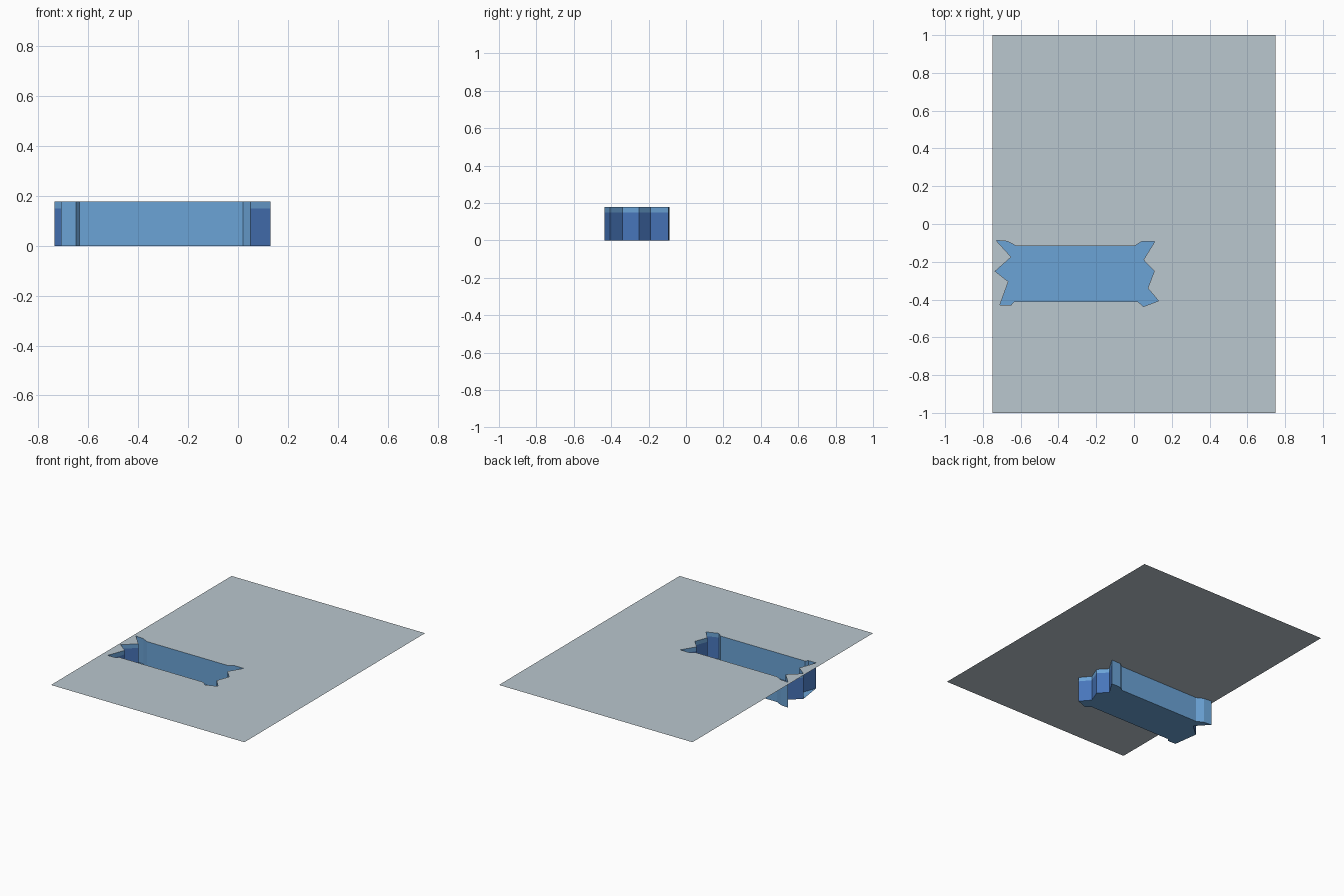
import bpy, bmesh

if "Cube" in bpy.data.objects:
    bpy.data.objects.remove(bpy.data.objects["Cube"])


def material(name, r, g, b):
    lin = [((c + 0.055) / 1.055) ** 2.4 for c in (r, g, b)]
    m = bpy.data.materials.new(name)
    m.diffuse_color = (*lin, 1)
    m.use_nodes = True
    m.node_tree.nodes["Principled BSDF"].inputs["Base Color"].default_value = m.diffuse_color
    return m


GREY = material("pale grey", 0.73, 0.78, 0.81)
LIGHT = material("light blue", 0.42, 0.64, 0.84)
DARK = material("deep blue", 0.28, 0.46, 0.73)

TOP, BAND = 0.178, 0.149

# Outline of the recess, clockwise from the upper left tip
LONG_BACK = [(-0.73, -0.087), (-0.67, -0.092), (-0.625, -0.116),
             (0.005, -0.116), (0.04, -0.093)]
RIGHT_END = [(0.11, -0.093), (0.05, -0.19), (0.107, -0.25), (0.073, -0.34),
             (0.13, -0.407)]
LONG_FRONT = [(0.05, -0.437), (0.02, -0.41), (-0.635, -0.41), (-0.65, -0.428)]
LEFT_END = [(-0.71, -0.428), (-0.665, -0.305), (-0.735, -0.25), (-0.65, -0.175)]
OUTLINE = LONG_BACK + RIGHT_END + LONG_FRONT + LEFT_END
n = len(OUTLINE)
# Wall segments belonging to the zigzag ends, by starting point
END_SEGMENTS = set(RIGHT_END + LEFT_END)


def finish(bm, name, mats):
    me = bpy.data.meshes.new(name)
    bm.to_mesh(me)
    bm.free()
    for m in mats:
        me.materials.append(m)
    ob = bpy.data.objects.new(name, me)
    bpy.context.collection.objects.link(ob)
    return ob


def loop(bm, pts, z):
    return [bm.verts.new((x, y, z)) for x, y in pts]


# Flat sheet with the recess opening cut out
bm = bmesh.new()
edges = []
for pts in ([(-0.75, -1), (0.75, -1), (0.75, 1), (-0.75, 1)], OUTLINE):
    vs = loop(bm, pts, TOP)
    edges += [bm.edges.new((vs[i], vs[i - 1])) for i in range(len(vs))]
bmesh.ops.triangle_fill(bm, edges=edges, use_beauty=True, normal=(0, 0, 1))
for f in bm.faces:
    f.normal_update()
    if f.normal.z < 0:
        f.normal_flip()
bmesh.ops.dissolve_limit(bm, angle_limit=0.01, verts=bm.verts, edges=bm.edges)
bmesh.ops.triangulate(bm, faces=bm.faces)
finish(bm, "sheet", [GREY])

# Recess: floor and walls, with deep blue zigzag ends below a light rim
bm = bmesh.new()
rings = [loop(bm, OUTLINE, z) for z in (0, BAND, TOP)]
for level in range(2):
    lo, hi = rings[level], rings[level + 1]
    for i in range(n):
        j = (i + 1) % n
        f = bm.faces.new((lo[i], lo[j], hi[j], hi[i]))
        f.material_index = int(level == 0 and OUTLINE[i] in END_SEGMENTS)
floor = bm.faces.new(rings[0][::-1])
bmesh.ops.triangulate(bm, faces=[floor])
finish(bm, "recess", [LIGHT, DARK])
